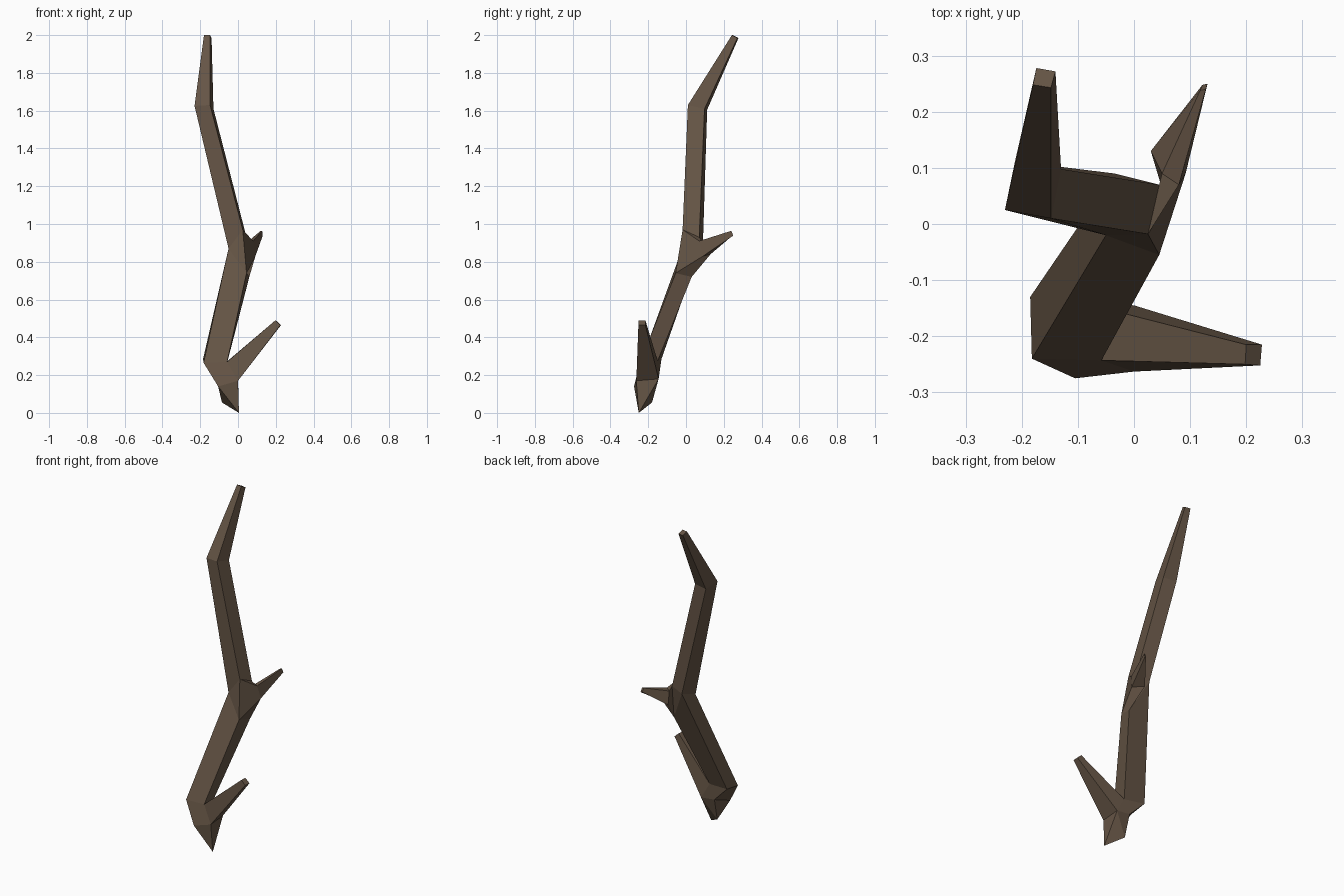
import bpy, bmesh

if "Cube" in bpy.data.objects:
    bpy.data.objects.remove(bpy.data.objects["Cube"])

bm = bmesh.new()


def ring(*pts):
    return [bm.verts.new(p) for p in pts]


def skin(a, b, skip=()):
    """Join two four-corner rings, leaving out skipped sides and collapsed edges."""
    for i in range(4):
        if i in skip:
            continue
        j = (i + 1) % 4
        corners = list(dict.fromkeys([a[i], a[j], b[j], b[i]]))
        if len(corners) > 2:
            bm.faces.new(corners)


# Rings run front-left, front-right, back-right, back-left
root = ring((-.105, -.275, .14), (0, -.263, .17), (0, -.145, .18), (-.09, -.145, .19))
elbow = ring((-.182, -.24, .265), (-.058, -.243, .27), (-.055, -.15, .275), (-.185, -.13, .285))
fork_low = ring((-.05, -.02, .87), (.045, -.055, .74), (.06, .03, .72), (-.035, .09, .91))
fork_top = [fork_low[0], *ring((.025, -.018, .97), (.045, .07, .93)), fork_low[3]]
bend = ring((-.23, .025, 1.625), (-.148, .01, 1.63), (-.13, .098, 1.61), (-.212, .112, 1.605))
top = ring((-.18, .248, 2.0), (-.148, .243, 2.0), (-.14, .272, 1.985), (-.174, .278, 1.985))

# Main stem; side 1 stays open where the twigs grow out
skin(root, elbow, skip=(1,))
skin(elbow, fork_low)
skin(fork_low, fork_top, skip=(1,))
skin(fork_top, bend)
skin(bend, top)
bm.faces.new(top)

# Broken pointed foot
p, q = ring((.005, -.25, 0), (-.085, -.18, .055))
a, b, c, d = root
for tri in ((a, b, p), (b, c, p), (c, q, p), (c, d, q), (d, a, q), (a, p, q)):
    bm.faces.new(tri)

# Lower twig
base = [root[1], root[2], elbow[2], elbow[1]]
tip = ring((.225, -.252, .465), (.228, -.215, .465), (.2, -.215, .49), (.198, -.25, .49))
skin(base, tip)
bm.faces.new(tip)

# Upper twig
base = [fork_low[1], fork_low[2], fork_top[2], fork_top[1]]
mid = ring((.092, .09, .83), (.03, .13, .84), (.05, .09, .905), (.08, .07, .91))
tip = ring((.131, .25, .938), (.122, .248, .94), (.118, .238, .962), (.128, .24, .964))
skin(base, mid)
skin(mid, tip)
bm.faces.new(tip)

bmesh.ops.recalc_face_normals(bm, faces=bm.faces)
mesh = bpy.data.meshes.new("branch")
bm.to_mesh(mesh)
bm.free()
branch = bpy.data.objects.new("branch", mesh)
bpy.context.collection.objects.link(branch)

# Brown bark
bark = bpy.data.materials.new("bark")
bark.diffuse_color = (.13, .09, .06, 1)
bark.use_nodes = True
bark.node_tree.nodes["Principled BSDF"].inputs["Base Color"].default_value = bark.diffuse_color
mesh.materials.append(bark)
